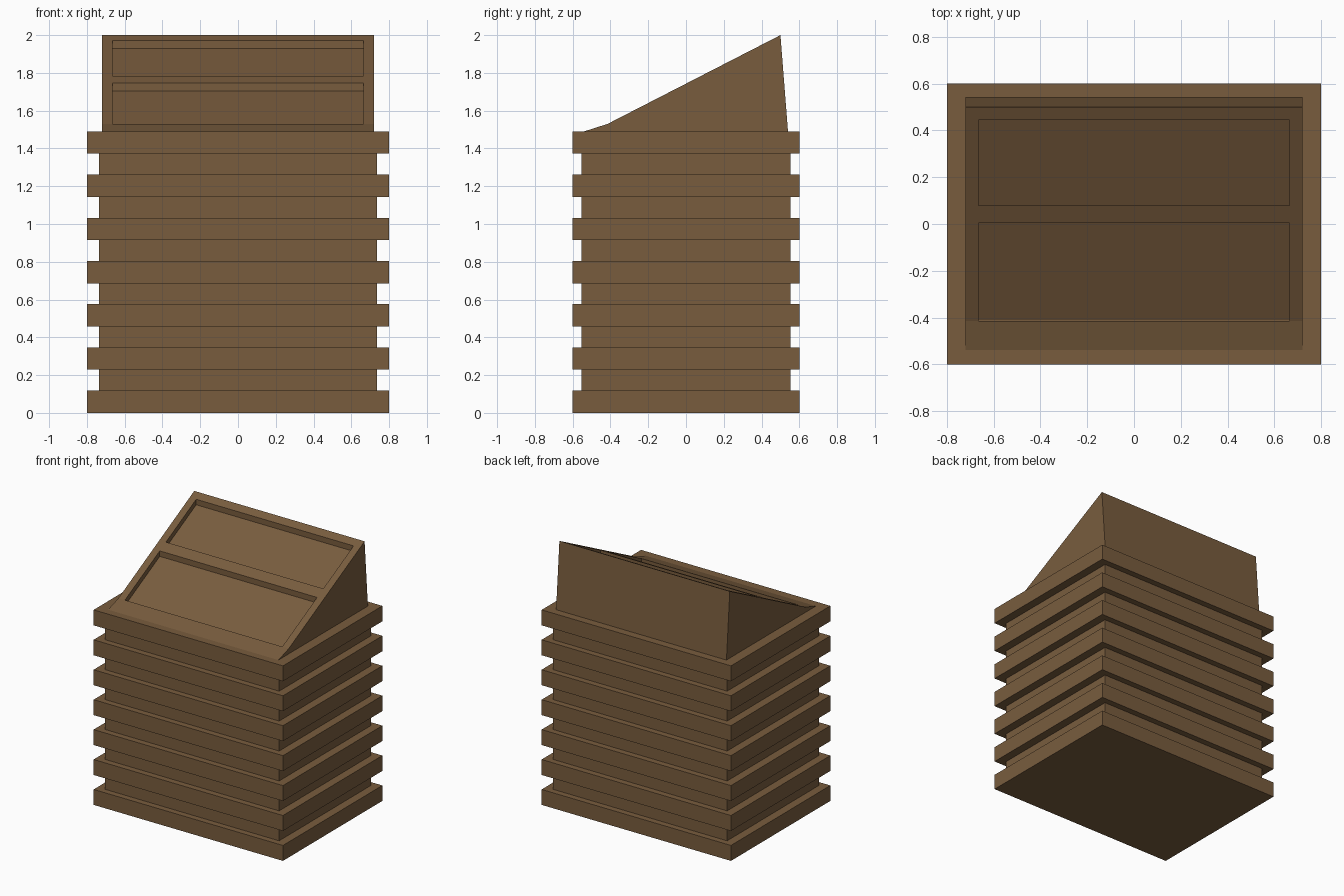
import bpy
import bmesh

cube = bpy.data.objects.get("Cube")
if cube:
    bpy.data.objects.remove(cube, do_unlink=True)

# Single brown material
brown = bpy.data.materials.new("brown")
brown.use_nodes = True
colour = (0.19, 0.108, 0.048, 1)
brown.diffuse_color = colour
brown.node_tree.nodes["Principled BSDF"].inputs["Base Color"].default_value = colour


def finish(bm, name):
    bmesh.ops.recalc_face_normals(bm, faces=bm.faces)
    mesh = bpy.data.meshes.new(name)
    bm.to_mesh(mesh)
    bm.free()
    mesh.materials.append(brown)
    obj = bpy.data.objects.new(name, mesh)
    bpy.context.collection.objects.link(obj)
    return obj


def box(name, half_x, half_y, z0, z1):
    bm = bmesh.new()
    bmesh.ops.create_cube(bm, size=2)
    for v in bm.verts:
        v.co.x *= half_x
        v.co.y *= half_y
        v.co.z = z1 if v.co.z > 0 else z0
    return finish(bm, name)


# Body: a core with protruding slats
SLATS, SLAT_HEIGHT, BODY_TOP = 7, 0.118, 1.49
pitch = (BODY_TOP - SLAT_HEIGHT) / (SLATS - 1)
box("body_core", 0.735, 0.553, 0.05, BODY_TOP - 0.05)
for i in range(SLATS):
    box(f"slat_{i + 1}", 0.8, 0.6, i * pitch, i * pitch + SLAT_HEIGHT)

# Sloped lid: side profile extruded across the width
HALF = 0.72
profile = [(-0.54, BODY_TOP), (0.54, BODY_TOP), (0.5, 2.0), (-0.415, 1.53)]
bm = bmesh.new()
face = bm.faces.new([bm.verts.new((-HALF, y, z)) for y, z in profile])
side = bmesh.ops.extrude_face_region(bm, geom=[face])["geom"]
bmesh.ops.translate(bm, vec=(2 * HALF, 0, 0),
                    verts=[v for v in side if isinstance(v, bmesh.types.BMVert)])
bmesh.ops.recalc_face_normals(bm, faces=bm.faces)


# Score the slope along the panel borders
def score(point, normal):
    bmesh.ops.bisect_plane(bm, geom=bm.verts[:] + bm.edges[:] + bm.faces[:],
                           plane_co=point, plane_no=normal)


for x in (-0.665, 0.665):
    score((x, 0, 0), (1, 0, 0))
for y in (0.005, 0.08, 0.445):
    score((0, y, 0), (0, 1, 0))


# Sink the two panels straight down
def is_panel(f):
    c = f.calc_center_median()
    on_slope = f.normal.z > 0.5 and f.normal.y < -0.4
    return on_slope and abs(c.x) < 0.1 and (-0.4 < c.y < 0 or 0.09 < c.y < 0.44)


bm.normal_update()
panels = [f for f in bm.faces if is_panel(f)]
for f in bmesh.ops.extrude_discrete_faces(bm, faces=panels)["faces"]:
    bmesh.ops.translate(bm, verts=f.verts[:], vec=(0, 0, -0.042))
finish(bm, "sloped_lid")
